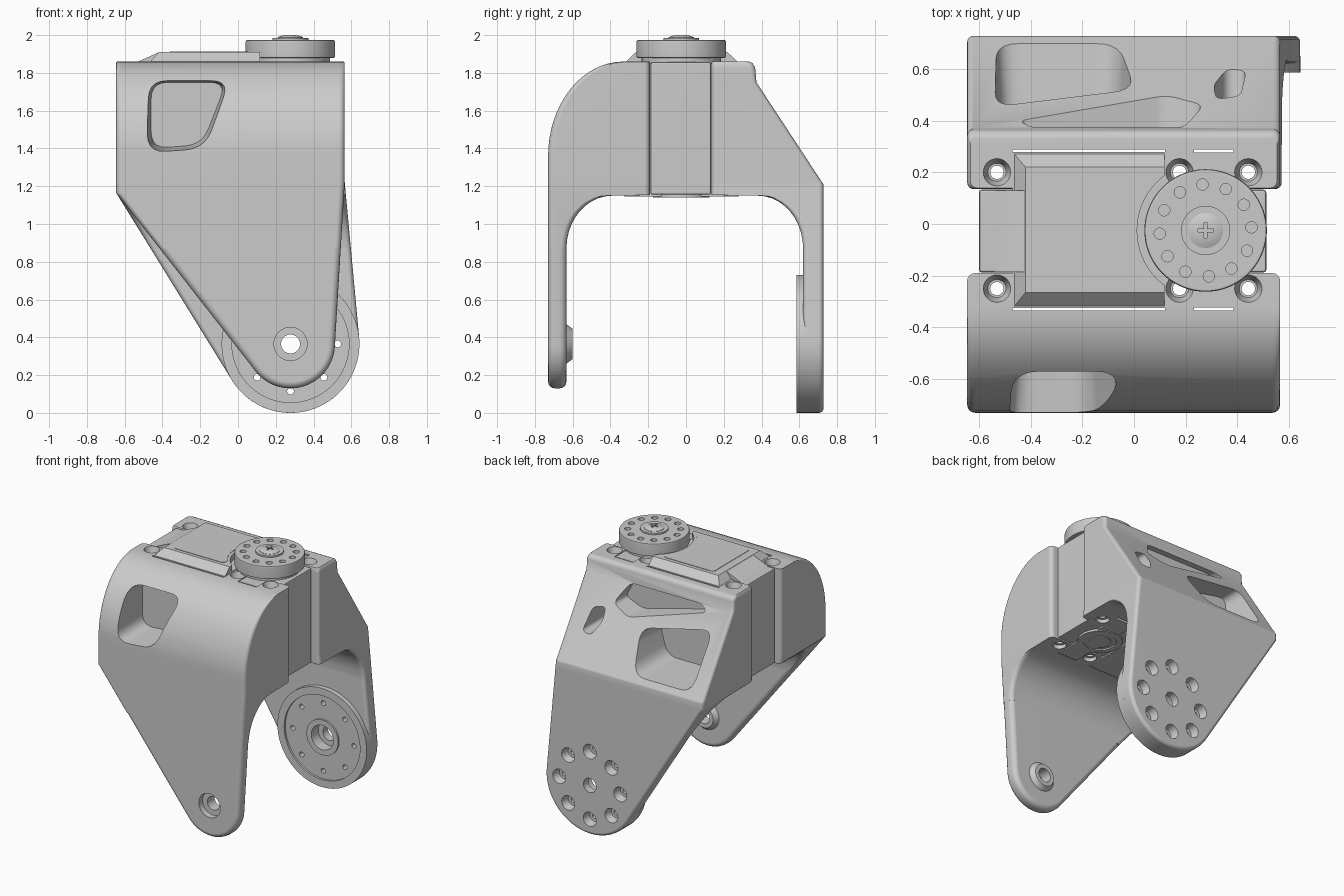
import bpy, bmesh, math
from mathutils import Vector

if "Cube" in bpy.data.objects:
    bpy.data.objects.remove(bpy.data.objects["Cube"], do_unlink=True)

grey = bpy.data.materials.new("light grey")
grey.use_nodes = True
grey.diffuse_color = (0.6, 0.6, 0.6, 1)
grey.node_tree.nodes["Principled BSDF"].inputs["Base Color"].default_value = (0.6, 0.6, 0.6, 1)
parts = []


def place(axis, u, v, w):
    """Map a 2D point (u, v) and a depth w to 3D, with w along the axis."""
    return {"x": (w, u, v), "y": (u, w, v), "z": (u, v, w)}[axis]


def loft(name, axis, rings):
    """Closed solid through (outline, depth) rings with equal point counts."""
    bm = bmesh.new()
    loops = [[bm.verts.new(place(axis, u, v, w)) for u, v in pts] for pts, w in rings]
    bm.faces.new(loops[0])
    bm.faces.new(loops[-1][::-1])
    n = len(loops[0])
    for la, lb in zip(loops, loops[1:]):
        for i in range(n):
            j = (i + 1) % n
            bm.faces.new((la[i], lb[i], lb[j], la[j]))
    bmesh.ops.recalc_face_normals(bm, faces=bm.faces)
    me = bpy.data.meshes.new(name)
    bm.to_mesh(me)
    bm.free()
    me.materials.append(grey)
    ob = bpy.data.objects.new(name, me)
    bpy.context.collection.objects.link(ob)
    if name != "cutter":
        parts.append(ob)
    return ob


def prism(name, axis, pts, a, b):
    return loft(name, axis, [(pts, a), (pts, b)])


def rect(u0, u1, v0, v1):
    return [(u0, v0), (u1, v0), (u1, v1), (u0, v1)]


def arc(cu, cv, r, a0, a1, n):
    """Arc in degrees, both ends included."""
    return [(cu + r * math.cos(math.radians(a0 + (a1 - a0) * i / n)),
             cv + r * math.sin(math.radians(a0 + (a1 - a0) * i / n))) for i in range(n + 1)]


def round_rect(u0, u1, v0, v1, r, n=4):
    return (arc(u0 + r, v0 + r, r, 180, 270, n) + arc(u1 - r, v0 + r, r, 270, 360, n)
            + arc(u1 - r, v1 - r, r, 0, 90, n) + arc(u0 + r, v1 - r, r, 90, 180, n))


def cyl(name, axis, c, r, a, b, r2=None, n=48):
    return loft(name, axis, [(arc(*c, r, 0, 360, n)[:-1], a), (arc(*c, r2 or r, 0, 360, n)[:-1], b)])


def rounded(pts, r, n=5):
    """Any outline with its corners rounded."""
    out = []
    for i, p in enumerate(pts):
        p, q, s = Vector(p), Vector(pts[i - 1]), Vector(pts[(i + 1) % len(pts)])
        a = p + (q - p).normalized() * min(r, (q - p).length * 0.45)
        b = p + (s - p).normalized() * min(r, (s - p).length * 0.45)
        for k in range(n + 1):
            t = k / n
            out.append(tuple(a * (1 - t) ** 2 + p * 2 * t * (1 - t) + b * t * t))
    return out


def bake(ob):
    """Apply modifiers, keeping the old mesh if nothing would be left."""
    dg = bpy.context.evaluated_depsgraph_get()
    me = bpy.data.meshes.new_from_object(ob.evaluated_get(dg))
    ob.modifiers.clear()
    if len(me.polygons):
        ob.data = me


def cut(ob, cutter):
    m = ob.modifiers.new("cut", "BOOLEAN")
    m.operation, m.solver, m.object = "DIFFERENCE", "EXACT", cutter
    bake(ob)
    bpy.data.objects.remove(cutter, do_unlink=True)


def bevel(ob, width):
    m = ob.modifiers.new("round", "BEVEL")
    m.width, m.segments, m.limit_method = width, 2, "ANGLE"
    bake(ob)


def pocket(ob, pts, r, floor, mouth, flare):
    """Recess in a shoulder, flaring from its floor to its mouth."""
    pts = rounded(pts, r)
    cu, cv = (sum(c) / len(pts) for c in zip(*pts))
    wide = [(cu + (u - cu) * flare, cv + (v - cv) * flare) for u, v in pts]
    cut(ob, loft("cutter", "y", [(pts, floor), (wide, mouth)]))


PIVOT = (0.278, 0.365)      # leg pivot in x, z
HORN = (0.277, -0.025)      # output shaft in x, y
LEFT, RIGHT = (-0.645, 1.165), (0.565, 1.22)    # corners where the taper starts
SPLIT = 0.87                # height where leg meets shoulder


def tangents(r):
    """Angles of the tangent points of the two tapered edges."""
    out = []
    for (x, z), s in ((LEFT, 1), (RIGHT, -1)):
        dx, dz = x - PIVOT[0], z - PIVOT[1]
        out.append(math.atan2(dz, dx) + s * math.acos(r / math.hypot(dx, dz)))
    return out


def x_limits(z, r, inset=0):
    """Left and right bracket edges at height z: tapered below the corners."""
    a, b = [PIVOT[0] + (r - inset - (z - PIVOT[1]) * math.sin(t)) / math.cos(t) for t in tangents(r)]
    return (a if z < LEFT[1] else LEFT[0] + inset), (b if z < RIGHT[1] else RIGHT[0] - inset)


def leg(name, r, y0, y1, edge):
    """Tapered leg plate with a round end and rounded rims."""
    def outline(inset):
        x0, x1 = x_limits(SPLIT, r, inset)
        a, b = [math.degrees(t) for t in tangents(r)]
        return [(x0, SPLIT)] + arc(*PIVOT, r - inset, a, 360 + b, 40) + [(x1, SPLIT)]
    steps = [math.radians(t) for t in (0, 22.5, 45, 67.5, 90)]
    near = [(outline(edge * (1 - math.sin(t))), y0 + edge * (1 - math.cos(t))) for t in steps]
    far = [(pts, y0 + y1 - y) for pts, y in reversed(near)]
    return loft(name, "y", near + far)


def shoulder(name, r, stations, edge):
    """Shoulder block through (z, y0, y1, inset) sections."""
    rings = []
    for z, y0, y1, inset in stations:
        x0, x1 = x_limits(z, r, inset)
        rings.append((round_rect(x0, x1, y0, y1, edge), z))
    return loft(name, "z", rings)


def arch(cy, ry):
    """Quarter arch under a shoulder: (y, z) from the leg to the servo."""
    return [(cy + ry * math.cos(t), SPLIT + 0.28 * math.sin(t))
            for t in (math.radians(9 * i) for i in range(11))]


# Front bracket: domed shoulder on a flat leg
front_leg = leg("front_leg", 0.235, -0.73, -0.633, 0.035)
stations = [(z, -0.73, y, 0) for y, z in arch(-0.39, -0.243)]
stations += [(z, -0.73, -0.19, 0) for z in (1.153, 1.165, 1.22)]
for i in range(16):
    t = math.radians(90 * i / 16)
    stations.append((1.36 + 0.5 * math.sin(t), -0.33 - 0.4 * math.cos(t), -0.19, 0))
stations.append((1.86, -0.33, -0.195, 0.008))
front = shoulder("front_shoulder", 0.235, stations, 0.03)

# Rear bracket: sloped shoulder on a wide leg
rear_leg = leg("rear_leg", 0.365, 0.62, 0.728, 0.025)
stations = [(z, y, 0.728, 0) for y, z in arch(0.38, 0.24)]
stations += [(1.153, 0.135, 0.728, 0), (1.165, 0.135, 0.728, 0), (1.21, 0.135, 0.728, 0),
             (1.22, 0.135, 0.721, 0), (1.75, 0.135, 0.373, 0), (1.828, 0.135, 0.366, 0),
             (1.85, 0.135, 0.353, 0.004), (1.86, 0.14, 0.333, 0.012)]
rear = shoulder("rear_shoulder", 0.365, stations, 0.025)

# Weight-saving pockets
pocket(front, [(-0.46, 1.75), (-0.06, 1.75), (-0.19, 1.42), (-0.46, 1.40)], 0.09, -0.46, -1, 1.25)
for pts, r in (([(0.19, 1.75), (0.26, 1.62), (0.12, 1.565), (-0.44, 1.71), (-0.39, 1.75)], 0.04),
               ([(-0.01, 1.52), (-0.53, 1.62), (-0.51, 1.27), (-0.08, 1.27)], 0.08),
               ([(0.32, 1.58), (0.41, 1.56), (0.43, 1.42), (0.36, 1.41), (0.31, 1.50)], 0.03)):
    pocket(rear, pts, r, 0.33, 0.9, 1.15)

# Servo slots and screw holes between the mounting tabs
for x0, x1 in ((-0.47, 0.12), (0.232, 0.385)):
    cut(front, prism("cutter", "z", rect(x0, x1, -0.335, 0), 1, 2))
    cut(rear, prism("cutter", "z", rect(x0, x1, 0, 0.288), 1, 2))
for ob, y in ((front, -0.25), (rear, 0.2)):
    for x in (-0.53, 0.176, 0.442):
        cut(ob, cyl("cutter", "z", (x, y), 0.026, 1, 2, n=20))
        cut(ob, cyl("cutter", "z", (x, y), 0.035, 1.80, 1.87, 0.056, n=28))
        cut(ob, cyl("cutter", "z", (x, y), 0.045, 1.0, 1.18, n=28))

# Front pivot: bored boss inside, counterbore outside
boss = cyl("front_pivot_boss", "y", PIVOT, 0.11, -0.64, -0.60, 0.08)
cut(front_leg, cyl("cutter", "y", PIVOT, 0.088, -0.8, -0.685))
for ob in (front_leg, boss):
    cut(ob, cyl("cutter", "y", PIVOT, 0.05, -1, -0.5))

# Rear pivot: recessed disc with a hub and a ring of countersunk holes
disc = cyl("rear_pivot_disc", "y", PIVOT, 0.365, 0.585, 0.65, n=72)
cut(disc, cyl("cutter", "y", PIVOT, 0.31, 0.5, 0.60, n=64))
hub = cyl("rear_pivot_hub", "y", PIVOT, 0.13, 0.588, 0.65)
for ob in (disc, hub, rear_leg):
    cut(ob, cyl("cutter", "y", PIVOT, 0.09, 0.5, 0.67))
cut(rear_leg, cyl("cutter", "y", PIVOT, 0.052, 0.4, 1, n=32))
for u, v in arc(*PIVOT, 0.25, 0, 360, 8)[:-1]:
    for ob in (disc, rear_leg):
        cut(ob, cyl("cutter", "y", (u, v), 0.018, 0.4, 1, n=16))
    cut(rear_leg, cyl("cutter", "y", (u, v), 0.04, 0.67, 0.75, 0.058, n=28))

# Servo body with two cross blocks that fill the slots
body = prism("servo_body", "z", rect(-0.6, 0.512, -0.188, 0.133), 1.155, 1.858)
bevel(body, 0.012)
prism("servo_main_block", "z", rect(-0.469, 0.119, -0.325, 0.278), 1.145, 1.86)
prism("servo_end_block", "z", rect(0.233, 0.384, -0.322, 0.276), 1.145, 1.855)

# Raised lid, cut back around the output horn
lid = loft("servo_lid", "z", [(rect(-0.467, 0.117, -0.323, 0.276), 1.855),
                              (rect(-0.42, 0.117, -0.265, 0.22), 1.91)])
prism("servo_lid_ramp", "y", [(-0.54, 1.855), (-0.42, 1.909), (-0.1, 1.909), (-0.1, 1.855)], -0.185, 0.13)
cut(lid, cyl("cutter", "z", HORN, 0.265, 1.865, 2, n=64))
panel = prism("lid_panel", "z", rounded(rect(-0.36, 0.052, -0.24, 0.193), 0.03), 1.9, 1.913)
cut(panel, cyl("cutter", "z", HORN, 0.285, 1.8, 2, n=64))

# Output horn with a ring of holes and a cross-head screw
cyl("horn_seat", "z", HORN, 0.21, 1.85, 1.885)
horn = cyl("output_horn", "z", HORN, 0.237, 1.878, 1.975, n=72)
bevel(horn, 0.01)
for u, v in arc(*HORN, 0.178, 4, 364, 12)[:-1]:
    cut(horn, cyl("cutter", "z", (u, v), 0.022, 1.91, 2, n=18))
cyl("horn_collar", "z", HORN, 0.095, 1.96, 1.986)
screw = loft("horn_screw", "z", [(arc(*HORN, r, 0, 360, 40)[:-1], z) for r, z in
                                 ((0.068, 1.97), (0.068, 1.988), (0.05, 1.996), (0.025, 2.0))])
hx, hy = HORN
for a, b in ((0.03, 0.006), (0.006, 0.03)):
    cut(screw, prism("cutter", "z", rect(hx - a, hx + a, hy - b, hy + b), 1.985, 2.1))

# Underside: idler rings around the shaft
idler = cyl("idler_ring", "z", HORN, 0.15, 1.14, 1.17)
cut(idler, cyl("cutter", "z", HORN, 0.11, 1.0, 1.15))
cyl("idler_cap", "z", HORN, 0.075, 1.14, 1.17)

# Smooth rounded surfaces, keep hard edges crisp
for ob in parts:
    bpy.ops.object.select_all(action="DESELECT")
    ob.select_set(True)
    bpy.context.view_layer.objects.active = ob
    bpy.ops.object.shade_smooth_by_angle(angle=math.radians(35))
    m = ob.modifiers.new("even_shading", "WEIGHTED_NORMAL")
    m.keep_sharp = True
